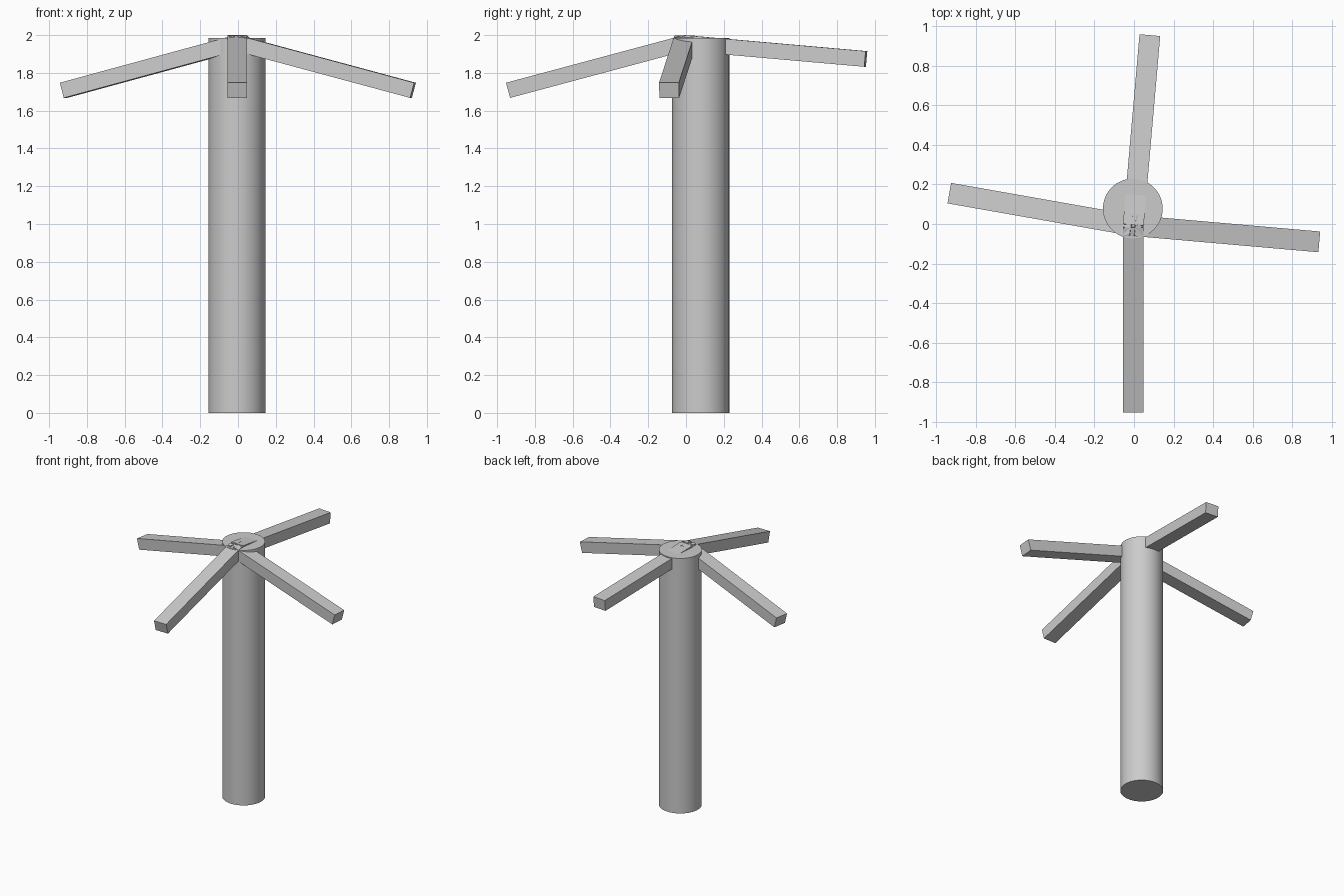
import bpy, bmesh
from math import radians
from mathutils import Matrix, Vector

if "Cube" in bpy.data.objects:
    bpy.data.objects.remove(bpy.data.objects["Cube"])

HUB = Vector((-0.004, -0.008, 1.958))
LENGTH, WIDTH, THICK = 0.967, 0.105, 0.083


def finish(name, bm):
    mesh = bpy.data.meshes.new(name)
    bm.to_mesh(mesh)
    bm.free()
    ob = bpy.data.objects.new(name, mesh)
    bpy.context.collection.objects.link(ob)
    return ob


def arm(name, heading, droop):
    """Square beam running outward from the hub, tilted downward."""
    bm = bmesh.new()
    bmesh.ops.create_cube(bm, size=1)
    place = (Matrix.Translation(HUB)
             @ Matrix.Rotation(radians(heading), 4, 'Z')
             @ Matrix.Rotation(radians(droop), 4, 'Y')
             @ Matrix.Translation((LENGTH / 2, 0, 0))
             @ Matrix.Diagonal((LENGTH, WIDTH, THICK, 1)))
    bm.transform(place)
    return finish(name, bm)


# Round upright post
bm = bmesh.new()
bmesh.ops.create_cone(bm, cap_ends=True, segments=64, radius1=0.151,
                      radius2=0.151, depth=1.986,
                      matrix=Matrix.Translation((-0.006, 0.078, 0.993)))
post = finish("post", bm)
bpy.context.view_layer.objects.active = post
post.select_set(True)
bpy.ops.object.shade_smooth_by_angle(angle=radians(30))

# Four drooping arms
for name, heading, droop in (("front_arm", -90, 15), ("right_arm", -5, 15),
                             ("back_arm", 85, 5), ("left_arm", 170, 15)):
    arm(name, heading, droop)
